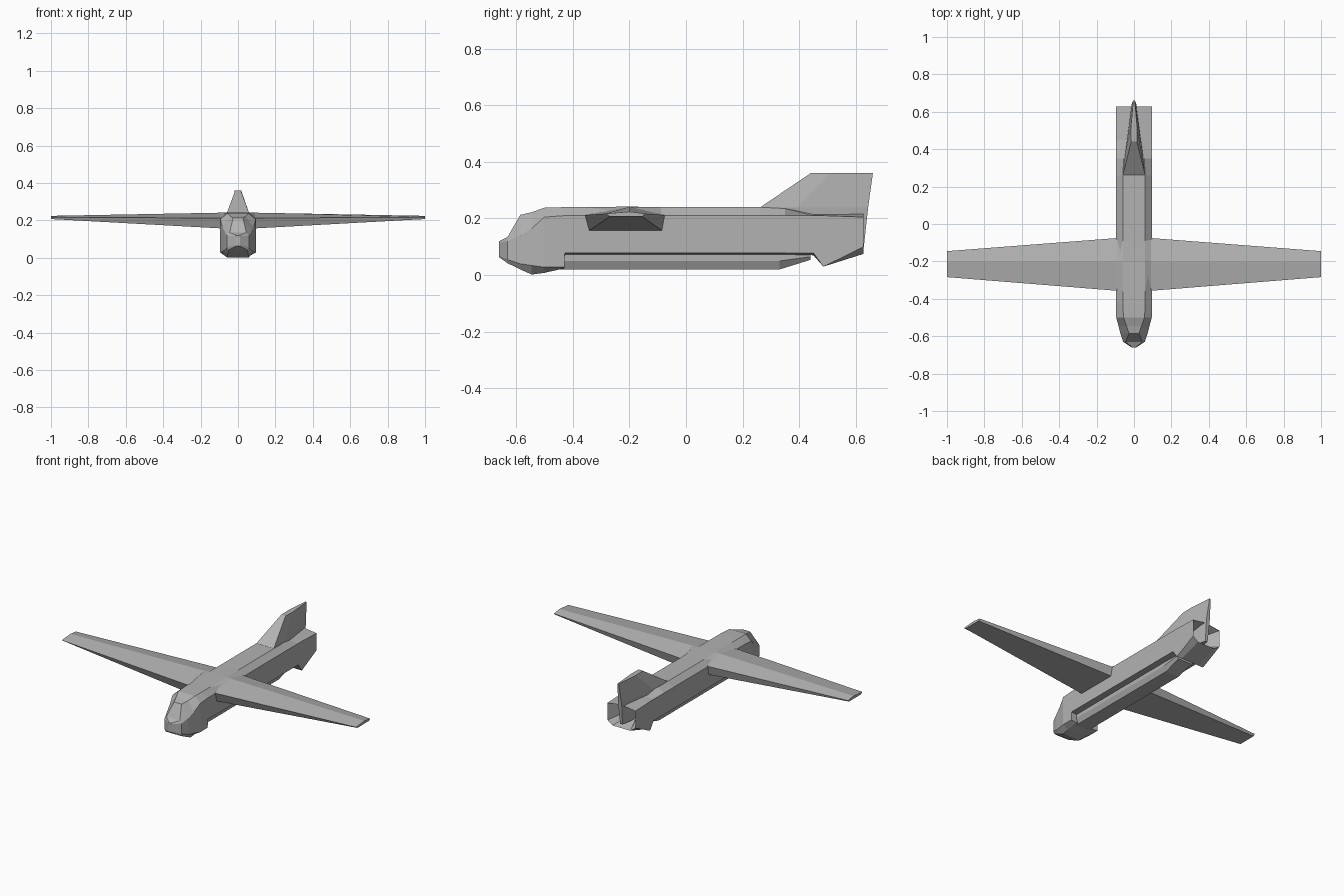
import bpy, bmesh

grey = bpy.data.materials.new("light_grey")
grey.diffuse_color = (0.45, 0.45, 0.45, 1)


def loft(name, rings):
    """Skin a list of equal-length closed rings and cap both ends."""
    bm = bmesh.new()
    vs = [[bm.verts.new(p) for p in ring] for ring in rings]
    n = len(rings[0])
    for a, b in zip(vs, vs[1:]):
        for i in range(n):
            j = (i + 1) % n
            bm.faces.new((a[i], a[j], b[j], b[i]))
    bm.faces.new(vs[0])
    bm.faces.new(vs[-1])
    bmesh.ops.recalc_face_normals(bm, faces=bm.faces[:])
    mesh = bpy.data.meshes.new(name)
    bm.to_mesh(mesh)
    bm.free()
    mesh.materials.append(grey)
    obj = bpy.data.objects.new(name, mesh)
    bpy.context.collection.objects.link(obj)
    return obj


def section(y, roof, top, side, shoulder, sill, floor, bottom):
    """Eight-sided fuselage frame, mirrored across the centre line."""
    half = [(roof, top), (side, shoulder), (side, sill), (floor, bottom)]
    return ([(x, y, z) for x, z in half]
            + [(-x, y, z) for x, z in reversed(half)])


# Fuselage: blunt nose, canopy, stepped belly, hollow tail end
loft("fuselage", [section(*s) for s in [
    (-0.66, 0.008, 0.12, 0.012, 0.115, 0.068, 0.008, 0.063),
    (-0.63, 0.045, 0.135, 0.058, 0.12, 0.055, 0.05, 0.042),
    (-0.585, 0.026, 0.213, 0.073, 0.14, 0.04, 0.055, 0.02),
    (-0.545, 0.04, 0.222, 0.083, 0.165, 0.034, 0.058, 0.002),
    (-0.50, 0.056, 0.238, 0.095, 0.205, 0.028, 0.06, 0.008),
    (-0.43, 0.06, 0.24, 0.095, 0.21, 0.028, 0.06, 0.024),
    (-0.428, 0.06, 0.24, 0.095, 0.21, 0.078, 0.06, 0.073),
    (0.26, 0.06, 0.24, 0.095, 0.21, 0.078, 0.06, 0.073),
    (0.35, 0.055, 0.235, 0.095, 0.21, 0.078, 0.06, 0.073),
    (0.45, 0.025, 0.215, 0.095, 0.21, 0.078, 0.06, 0.07),
    (0.485, 0.022, 0.215, 0.095, 0.21, 0.03, 0.06, 0.03),
    (0.627, 0.018, 0.215, 0.095, 0.205, 0.10, 0.06, 0.075),
    (0.50, 0.015, 0.19, 0.03, 0.18, 0.13, 0.02, 0.11),
]])

# Belly keel tapering up toward the tail
loft("belly_keel", [
    [(0.06, y, 0.09), (0.06, y, mid), (0.045, y, low),
     (-0.045, y, low), (-0.06, y, mid), (-0.06, y, 0.09)]
    for y, mid, low in [(-0.45, 0.05, 0.02), (0.33, 0.05, 0.02),
                        (0.44, 0.065, 0.054)]])


# Wing: one straight ridge on top, deep root and thin tips
def wing_section(x, front, back, ridge, edge, low):
    return [(x, front, edge), (x, -0.20, ridge), (x, back, edge),
            (x, back - 0.01, low), (x, front + 0.015, low)]


stations = [(1.0, -0.284, -0.145, 0.224, 0.217, 0.207),
            (0.09, -0.357, -0.075, 0.241, 0.212, 0.157),
            (0.06, -0.36, -0.09, 0.242, 0.24, 0.155)]
loft("wing", [wing_section(*s) for s in stations]
     + [wing_section(-s[0], *s[1:]) for s in reversed(stations)])

# Tail fin: broad sloped leading face narrowing to the tip
fin = []
for z, pts in [(0.10, [(0.02, 0.50), (0.02, 0.55), (0.008, 0.628)]),
               (0.238, [(0.06, 0.26), (0.045, 0.39), (0.012, 0.643)]),
               (0.36, [(0.015, 0.44), (0.017, 0.51), (0.004, 0.66)])]:
    fin.append([(x, y, z) for x, y in pts]
               + [(-x, y, z) for x, y in reversed(pts)])
loft("tail_fin", fin)
